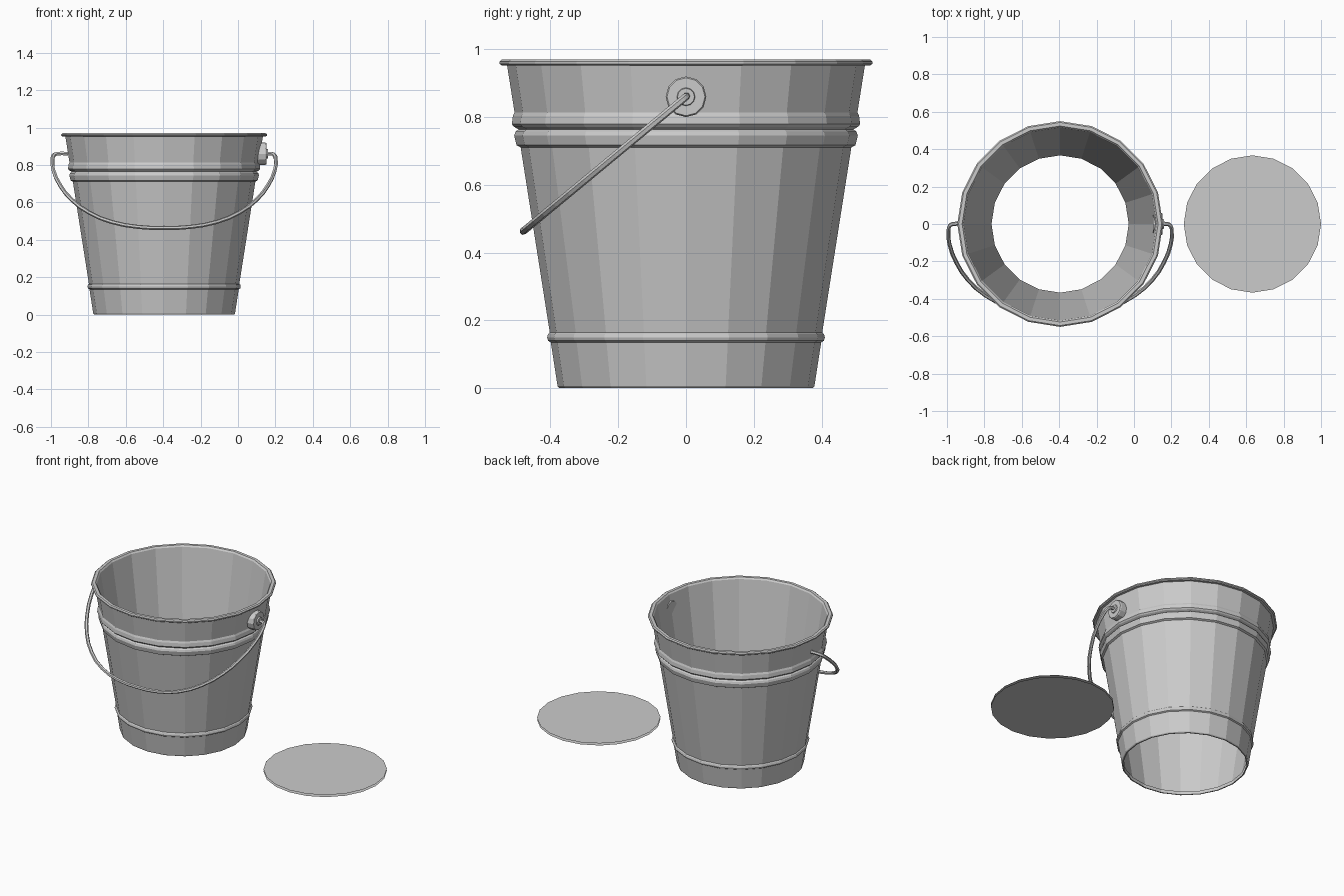
import bpy, bmesh
from math import pi, cos, sin

if "Cube" in bpy.data.objects:
    bpy.data.objects.remove(bpy.data.objects["Cube"])

CX, SIDES = -0.395, 20   # bucket axis and facet count


def finish(name, bm):
    mesh = bpy.data.meshes.new(name)
    bm.to_mesh(mesh)
    bm.free()
    ob = bpy.data.objects.new(name, mesh)
    bpy.context.collection.objects.link(ob)
    return ob


def lathe(name, profile, sides, location, rotation=(0, 0, 0)):
    """Revolve (radius, z) points around z; zero radius closes to a pole."""
    bm = bmesh.new()
    rings = []
    for r, z in profile:
        if r == 0:
            rings.append([bm.verts.new((0, 0, z))] * sides)
        else:
            rings.append([bm.verts.new((r * cos(2 * pi * i / sides),
                                        r * sin(2 * pi * i / sides), z))
                          for i in range(sides)])
    for a, b in zip(rings, rings[1:]):
        for i in range(sides):
            j = (i + 1) % sides
            quad = [a[i], a[j], b[j], b[i]]
            bm.faces.new(list(dict.fromkeys(quad)))
    ob = finish(name, bm)
    ob.location, ob.rotation_euler = location, rotation
    return ob


# Bucket wall: outside with pressed bands, rolled rim, then plain inside
wall = [(0.367, 0.0), (0.374, 0.0), (0.379, 0.006), (0.399, 0.135),
        (0.407, 0.140), (0.410, 0.150), (0.407, 0.160), (0.402, 0.164),
        (0.488, 0.711), (0.500, 0.717), (0.507, 0.745), (0.503, 0.757),
        (0.494, 0.764), (0.507, 0.771), (0.514, 0.779), (0.511, 0.803),
        (0.506, 0.814), (0.528, 0.952), (0.543, 0.952), (0.550, 0.957),
        (0.550, 0.964), (0.543, 0.970), (0.524, 0.970), (0.516, 0.960),
        (0.367, 0.018)]
lathe("bucket_wall", wall, SIDES, (CX, 0, 0))

# Loose floor: upper and lower sheets lying beside the bucket
bm = bmesh.new()
for z, flip in ((0.018, False), (0.004, True)):
    vs = [bm.verts.new((0.367 * cos(2 * pi * i / SIDES),
                        0.367 * sin(2 * pi * i / SIDES), z)) for i in range(SIDES)]
    bm.faces.new(vs[::-1] if flip else vs)
finish("bucket_floor", bm).location.x = 0.633

# Round handle mount on the right side
mount = [(0, -0.05), (0.06, -0.05), (0.06, -0.006), (0.056, 0),
         (0.027, 0), (0.025, 0.008), (0, 0.008)]
lathe("handle_mount", mount, 12, (0.152, 0, 0.86), (0, pi / 2, 0))

# Wire handle: half path in (distance from axis, z), mirrored and tilted forward
half = [(0.515, 0.86), (0.575, 0.86), (0.590, 0.852), (0.597, 0.83),
        (0.592, 0.772), (0.555, 0.690), (0.495, 0.615), (0.40, 0.545),
        (0.28, 0.495), (0.14, 0.469)]
path = [(-d, z) for d, z in half] + [(0, 0.463)] + half[::-1]
curve = bpy.data.curves.new("handle", 'CURVE')
curve.dimensions = '3D'
curve.bevel_depth, curve.bevel_resolution = 0.011, 1
curve.use_fill_caps = True
curve.resolution_u = 2
spline = curve.splines.new('BEZIER')
spline.bezier_points.add(len(path) - 1)
for p, (d, z) in zip(spline.bezier_points, path):
    p.co = (CX + d, (z - 0.86) * 1.21, z)
    p.handle_left_type = p.handle_right_type = 'AUTO'
spline.use_smooth = False
handle = bpy.data.objects.new("handle", curve)
bpy.context.collection.objects.link(handle)
